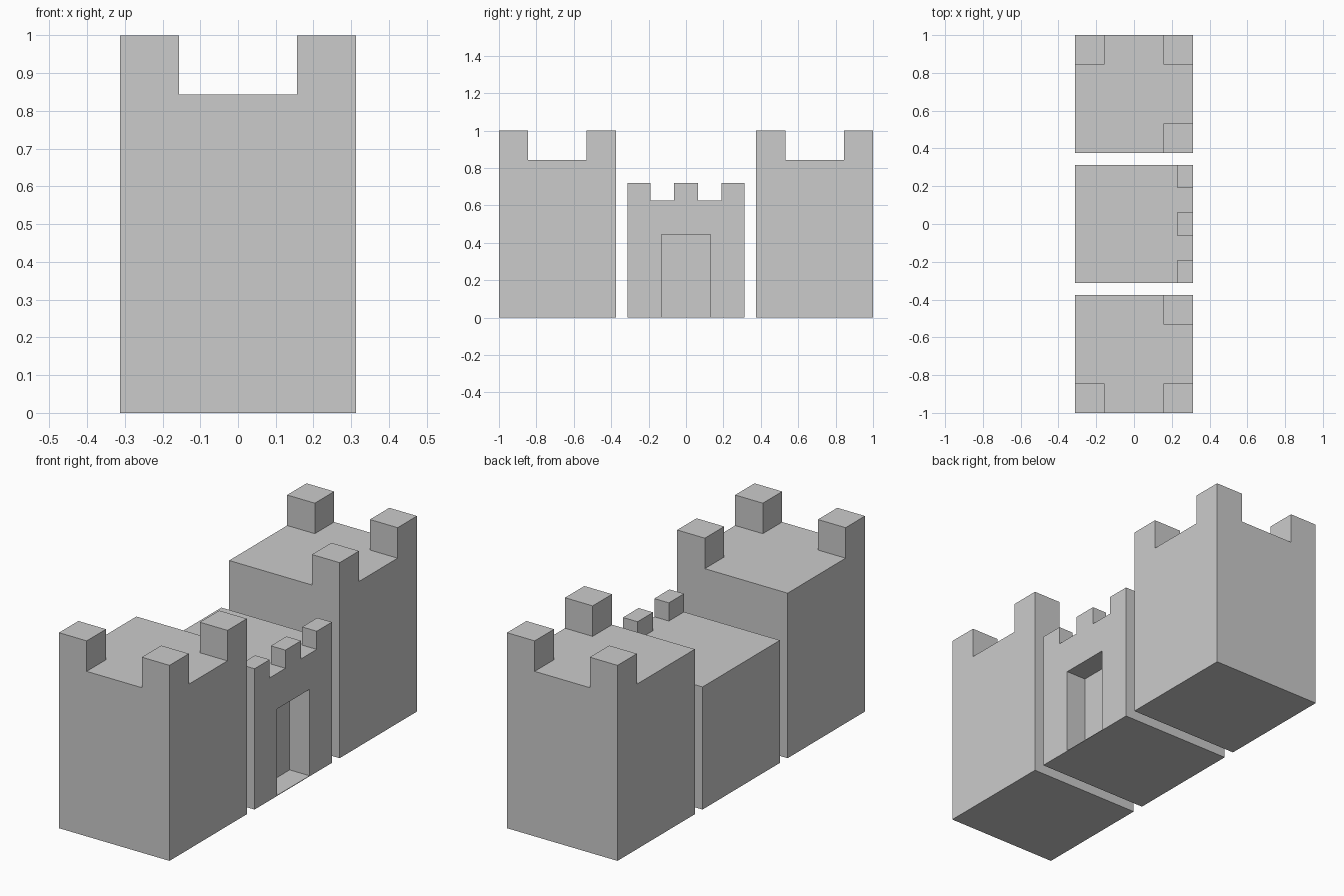
import bpy, bmesh
from mathutils import Matrix, Vector

if "Cube" in bpy.data.objects:
    bpy.data.objects.remove(bpy.data.objects["Cube"])


def box(name, lo, hi):
    """Box between two opposite corners."""
    lo, hi = Vector(lo), Vector(hi)
    bm = bmesh.new()
    bmesh.ops.create_cube(bm, size=1, matrix=Matrix.Translation((lo + hi) / 2)
                          @ Matrix.Diagonal((*(hi - lo), 1)))
    mesh = bpy.data.meshes.new(name)
    bm.to_mesh(mesh)
    bm.free()
    obj = bpy.data.objects.new(name, mesh)
    bpy.context.collection.objects.link(obj)
    return obj


def carve(obj, *cuts):
    """Subtract boxes given as (low corner, high corner)."""
    bpy.context.view_layer.objects.active = obj
    for lo, hi in cuts:
        cutter = box("cutter", lo, hi)
        cutter.hide_render = True
        mod = obj.modifiers.new("carve", 'BOOLEAN')
        mod.operation, mod.solver, mod.object = 'DIFFERENCE', 'EXACT', cutter
        bpy.ops.object.modifier_apply(modifier=mod.name)
        bpy.data.objects.remove(cutter)


H = 0.3125           # half width of each block
M = 0.156            # half width of the gap between tower merlons
ROOF = 0.844         # tower roof height

# Corner towers: three merlons each, none at the inner back corner
for side, name in ((-1, "left_tower"), (1, "right_tower")):
    yc = side * (1 - H)
    tower = box(name, (-H, yc - H, 0), (H, yc + H, 1))
    inner = sorted((yc, yc - side * 0.35))
    carve(tower,
          ((-0.4, yc - M, ROOF), (0.4, yc + M, 1.1)),
          ((-M, yc - 0.4, ROOF), (M, yc + 0.4, 1.1)),
          ((-0.4, inner[0], ROOF), (0, inner[1], 1.1)))

# Gatehouse: flat roof, three front merlons, recessed doorway with thin sill
gate = box("gatehouse", (-H, -H, 0), (H, H, 0.72))
carve(gate,
      ((-0.4, -0.4, 0.627), (0.23, 0.4, 0.8)),
      ((0.1, -0.19, 0.627), (0.4, -0.063, 0.8)),
      ((0.1, 0.063, 0.627), (0.4, 0.19, 0.8)),
      ((0.2, -0.132, 0.003), (0.4, 0.132, 0.445)))
